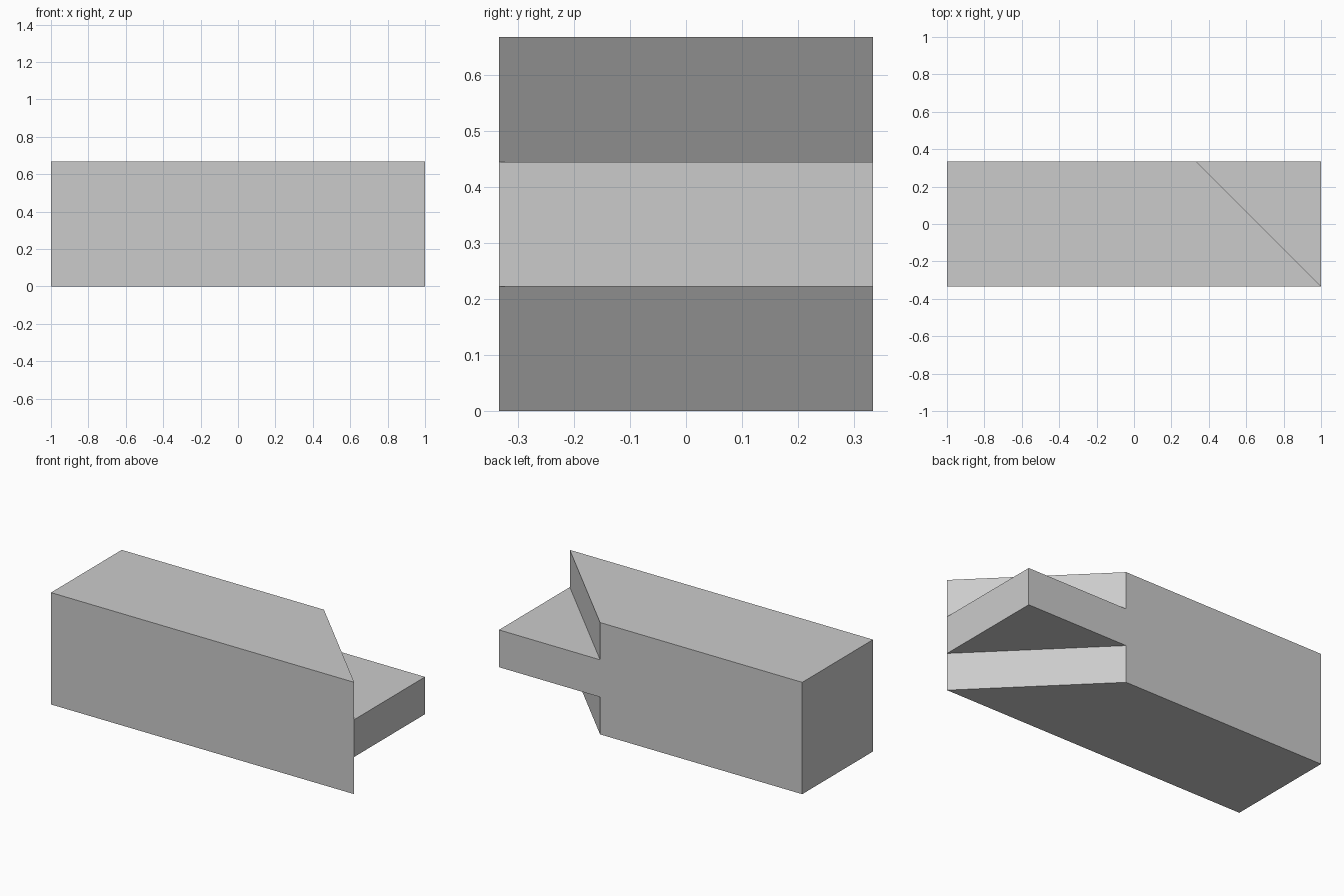
import bpy
import bmesh
import math

# Remove the default cube
default = bpy.data.objects.get("Cube")
if default:
    bpy.data.objects.remove(default, do_unlink=True)

# Proportions: a beam three times as long as it is deep and high
HALF = 1.0
SIDE = 2 / 3
Y = SIDE / 2
SHOULDER = HALF - SIDE
THIRD = SIDE / 3

grey = bpy.data.materials.new("plain grey")
grey.use_nodes = True
colour = (0.6, 0.6, 0.6, 1)
grey.diffuse_color = colour
grey.node_tree.nodes["Principled BSDF"].inputs["Base Color"].default_value = colour


def add_prism(bm, outline, bottom, top):
    """Extrude a plan outline between two heights."""
    low = [bm.verts.new((x, y, bottom)) for x, y in outline]
    high = [bm.verts.new((x, y, top)) for x, y in outline]
    bm.faces.new(low[::-1])
    bm.faces.new(high)
    n = len(outline)
    for i in range(n):
        j = (i + 1) % n
        bm.faces.new((low[i], low[j], high[j], high[i]))


bm = bmesh.new()

# Mitred body, with the mitre cut into three equal heights
add_prism(bm, [(-HALF, -Y), (HALF, -Y), (SHOULDER, Y), (-HALF, Y)], 0, SIDE)
for z in (THIRD, 2 * THIRD):
    bmesh.ops.bisect_plane(bm, geom=bm.verts[:] + bm.edges[:] + bm.faces[:],
                           plane_co=(0, 0, z), plane_no=(0, 0, 1))

# Square-ended triangular tongue in the middle third
add_prism(bm, [(HALF, -Y), (HALF, Y), (SHOULDER, Y)], THIRD, 2 * THIRD)

# Open the hidden joint, then weld tongue and body into one solid
bm.normal_update()
joint = [f for f in bm.faces
         if abs(abs(f.normal.x) - math.sqrt(0.5)) < 0.01
         and THIRD < f.calc_center_median().z < 2 * THIRD]
bmesh.ops.delete(bm, geom=joint, context="FACES")
bmesh.ops.remove_doubles(bm, verts=bm.verts[:], dist=0.0001)
bmesh.ops.dissolve_limit(bm, angle_limit=0.01, verts=bm.verts[:], edges=bm.edges[:])
bmesh.ops.recalc_face_normals(bm, faces=bm.faces[:])

mesh = bpy.data.meshes.new("mitred_beam")
bm.to_mesh(mesh)
bm.free()
mesh.materials.append(grey)
beam = bpy.data.objects.new("mitred_beam_with_tongue", mesh)
bpy.context.collection.objects.link(beam)
